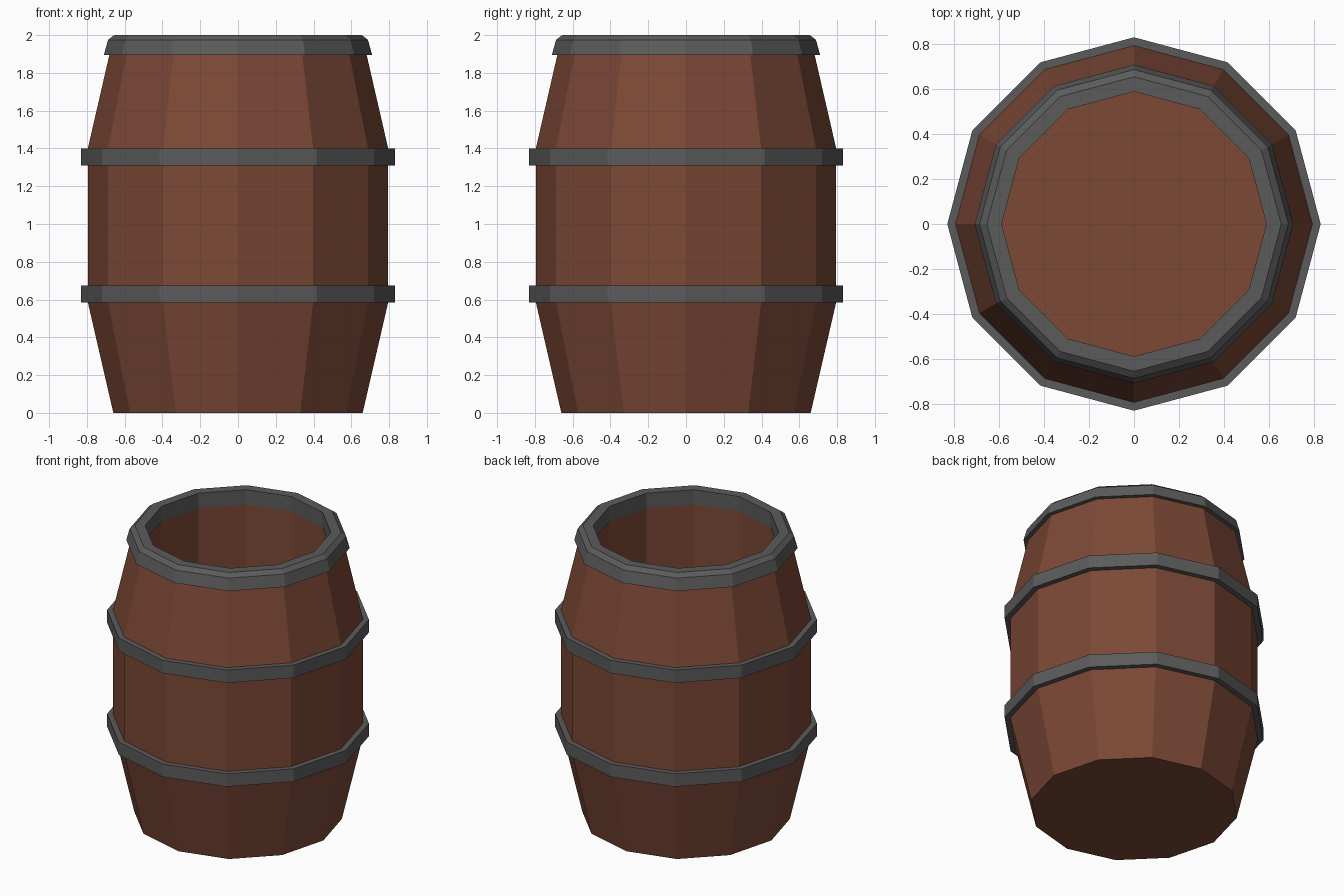
import bpy, bmesh
from math import sin, cos, tau

if "Cube" in bpy.data.objects:
    bpy.data.objects.remove(bpy.data.objects["Cube"])

SIDES = 12


def material(name, color):
    m = bpy.data.materials.new(name)
    m.diffuse_color = (*color, 1)
    m.use_nodes = True
    m.node_tree.nodes["Principled BSDF"].inputs["Base Color"].default_value = m.diffuse_color
    return m


wood = material("wood", (0.20, 0.065, 0.037))
iron = material("iron", (0.105, 0.105, 0.105))


def lathe(name, profile, mat, closed):
    """Revolve (radius, z) points, listed bottom to top on the outside; cap the ends if open."""
    bm = bmesh.new()
    rings = [[bm.verts.new((r * cos(tau * i / SIDES), r * sin(tau * i / SIDES), z))
              for i in range(SIDES)] for r, z in profile]
    pairs = list(zip(rings, rings[1:]))
    if closed:
        pairs.append((rings[-1], rings[0]))
    for a, b in pairs:
        for i in range(SIDES):
            j = (i + 1) % SIDES
            bm.faces.new((a[i], a[j], b[j], b[i]))
    if not closed:
        bm.faces.new(rings[0][::-1])
        bm.faces.new(rings[-1])
    bmesh.ops.recalc_face_normals(bm, faces=bm.faces)
    me = bpy.data.meshes.new(name)
    bm.to_mesh(me)
    bm.free()
    me.materials.append(mat)
    ob = bpy.data.objects.new(name, me)
    bpy.context.collection.objects.link(ob)
    return ob


# Wooden body: bulging staves outside, straight hollow and floor inside
lathe("barrel_body", [(0.66, 0), (0.795, 0.585), (0.795, 1.40), (0.68, 1.90),
                      (0.595, 1.90), (0.595, 0.10)], wood, closed=False)

# Two iron hoops around the belly
for name, z in (("lower_hoop", 0.585), ("upper_hoop", 1.31)):
    lathe(name, [(0.78, z), (0.832, z), (0.832, z + 0.09), (0.78, z + 0.09)], iron, closed=True)

# Flared iron rim capping the open top
lathe("top_rim", [(0.59, 1.895), (0.71, 1.895), (0.688, 1.975), (0.656, 2.0), (0.59, 2.0)],
      iron, closed=True)
